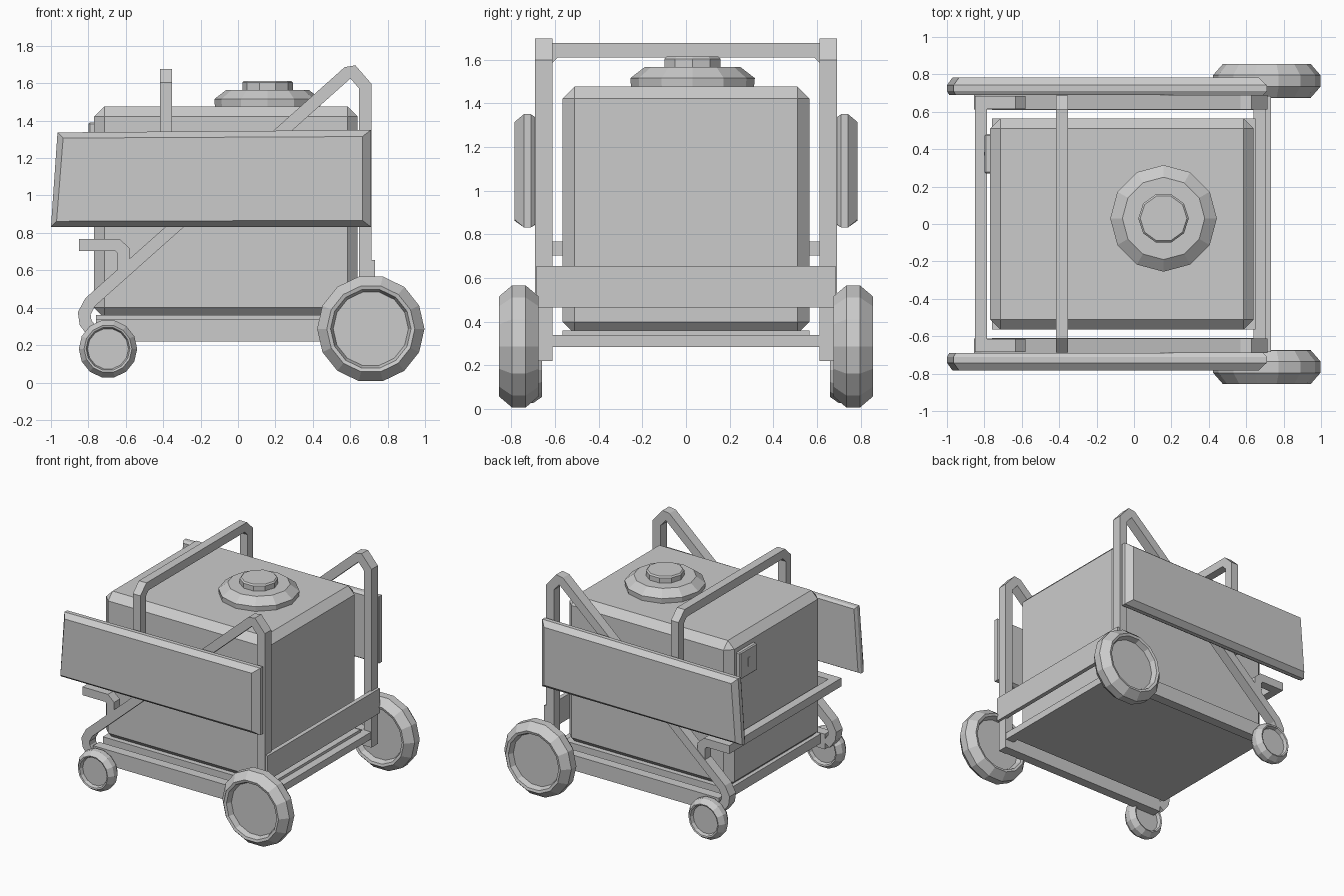
import bpy, bmesh, math
from mathutils import Vector

if "Cube" in bpy.data.objects:
    bpy.data.objects.remove(bpy.data.objects["Cube"])


def finish(name, bm, bevel=0):
    bmesh.ops.recalc_face_normals(bm, faces=bm.faces)
    me = bpy.data.meshes.new(name)
    bm.to_mesh(me)
    bm.free()
    ob = bpy.data.objects.new(name, me)
    bpy.context.collection.objects.link(ob)
    if bevel:
        m = ob.modifiers.new("chamfer", 'BEVEL')
        m.width = bevel
        m.segments = 1
    return ob


def box(name, x, y, z, bevel=0):
    """Box from (min, max) ranges."""
    bm = bmesh.new()
    bmesh.ops.create_cube(bm, size=1)
    for v in bm.verts:
        v.co = [(a + b) / 2 + c * (b - a) for c, (a, b) in zip(v.co, (x, y, z))]
    return finish(name, bm, bevel)


def loft(name, rings):
    """Skin a list of equal-length point rings and cap both ends."""
    bm = bmesh.new()
    rings = [[bm.verts.new(p) for p in ring] for ring in rings]
    n = len(rings[0])
    for r, s in zip(rings, rings[1:]):
        for k in range(n):
            bm.faces.new((r[k], r[(k + 1) % n], s[(k + 1) % n], s[k]))
    bm.faces.new(rings[0])
    bm.faces.new(rings[-1])
    return finish(name, bm)


def bar(name, path, width, axis, lo, hi):
    """Rectangular bar following a path in the xz (axis y) or yz (axis x) plane."""
    p = [Vector(q) for q in path]
    dirs = [(b - a).normalized() for a, b in zip(p, p[1:])]
    rings = []
    for i, c in enumerate(p):
        d0, d1 = dirs[max(i - 1, 0)], dirs[min(i, len(dirs) - 1)]
        t = (d0 + d1).normalized()
        off = Vector((-t.y, t.x)) * (width / 2 / max(t.dot(d0), 0.4))
        rings.append([(q.x, d, q.y) if axis == 'y' else (d, q.x, q.y)
                      for q, d in ((c + off, lo), (c + off, hi), (c - off, hi), (c - off, lo))])
    return loft(name, rings)


def lathe(name, profile, n, place):
    """Revolve (radius, height) pairs; place maps (a, b, height) to a point."""
    angles = [2 * math.pi * k / n for k in range(n)]
    return loft(name, [[place(r * math.cos(t), r * math.sin(t), h) for t in angles]
                       for r, h in profile])


# Generator body, tray under it and fuel cap
box("body", (-.77, .64), (-.565, .565), (.345, 1.477), .055)
box("body_tray", (-.76, .65), (-.565, .565), (.285, .36))
cap_place = lambda a, b, h: (.158 + a, .03 + b, h)
lathe("cap_base", [(.28, 1.46), (.285, 1.515), (.22, 1.565)], 12, cap_place)
lathe("cap_knob", [(.135, 1.55), (.135, 1.603), (.125, 1.613)], 10, cap_place)

# Control box on the left end
box("switch_box", (-.80, -.76), (.27, .48), (1.18, 1.39), .008)
box("switch", (-.803, -.79), (.365, .385), (1.25, 1.32))

for side, label in ((-1, "front"), (1, "back")):
    span = lambda a, b: sorted((side * a, side * b))

    # Side panel: flat inside, chamfered outside, pointed left end
    outline = [(-1, .832), (-.965, 1.337), (.71, 1.35), (.71, .832)]
    inset = [(.03, .03), (.03, -.03), (-.045, -.035), (-.045, .035)]
    loft("panel_" + label,
         [[(x + k * dx, side * y, z + k * dz) for (x, z), (dx, dz) in zip(outline, inset)]
          for k, y in ((.4, .69), (0, .71), (0, .742), (1, .784))])

    # Bent side frame: post, peak, diagonal brace and front foot
    bar("side_frame_" + label,
        [(.68, .22), (.68, 1.585), (.615, 1.66), (.585, 1.655),
         (-.79, .43), (-.822, .37), (-.815, .32), (-.77, .26)],
        .066, 'y', *span(.612, .69))

    # Base rail
    box("base_rail_" + label, (-.76, .71), span(.61, .685), (.22, .337))

    # Arm of the rear grab bar, bent down onto the brace
    bar("grab_arm_" + label, [(-.85, .735), (-.645, .735), (-.612, .705), (-.612, .58)],
        .064, 'y', *span(.615, .685))

    # Wheels recessed on both faces: large at one end, small at the other
    for size, cx, cz, r, y0, y1 in (("large", .71, .287, .287, .675, .855),
                                    ("small", -.695, .18, .156, .66, .78)):
        w = y1 - y0
        half = [(.70, .26), (.75, .03), (.82, 0), (1, .33)]
        prof = [(r * a, y0 + w * b) for a, b in half]
        prof += [(r * a, y1 - w * b) for a, b in reversed(half)]
        lathe(f"{size}_wheel_{label}", prof, 14,
              lambda a, b, h: (cx + a, side * h, cz + b))

# Carry handle over the top
bar("carry_handle", [(-.655, .85), (-.655, 1.59), (-.60, 1.643), (.60, 1.643),
                     (.655, 1.59), (.655, .85)], .066, 'x', -.418, -.353)

# Cross members
box("grab_bar", (-.85, -.785), (-.685, .685), (.703, .767))
box("cross_bar", (.64, .71), (-.62, .62), (.285, .34))
box("rear_plate", (.70, .733), (-.685, .685), (.465, .656))
